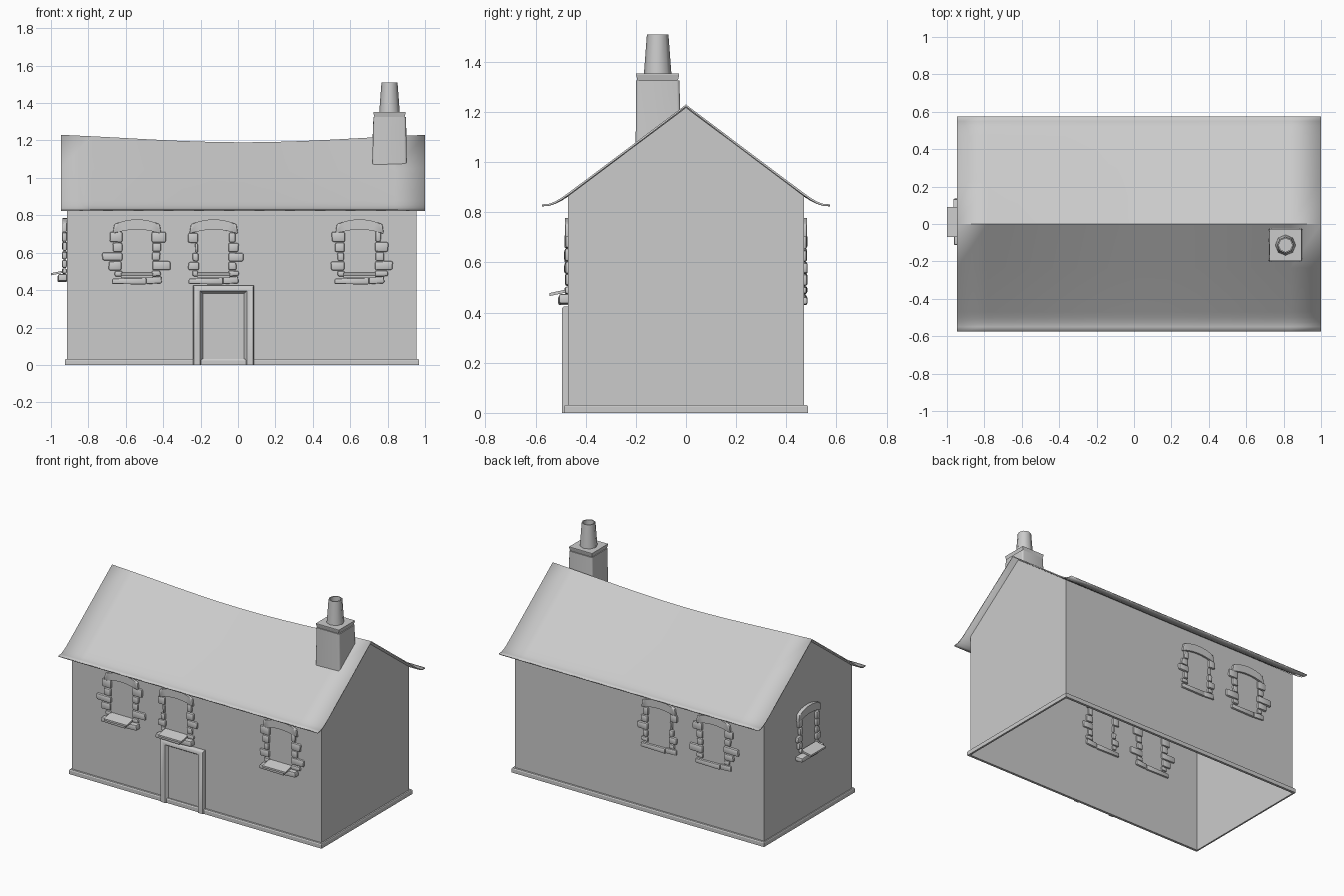
import bpy, bmesh, math, random
from mathutils import Matrix, Vector

if "Cube" in bpy.data.objects:
    bpy.data.objects.remove(bpy.data.objects["Cube"])

random.seed(4)
X0, X1, Y = -0.915, 0.955, 0.47          # wall planes


def finish(bm, name, angle=None, recalc=True):
    if recalc:
        bmesh.ops.recalc_face_normals(bm, faces=bm.faces)
    me = bpy.data.meshes.new(name)
    bm.to_mesh(me)
    bm.free()
    ob = bpy.data.objects.new(name, me)
    bpy.context.collection.objects.link(ob)
    if angle:
        bpy.ops.object.select_all(action='DESELECT')
        ob.select_set(True)
        bpy.context.view_layer.objects.active = ob
        bpy.ops.object.shade_smooth_by_angle(angle=math.radians(angle))
    return ob


def loft(bm, rings, closed=True, cap_first=False, cap_last=False):
    rows = [[bm.verts.new(p) for p in r] for r in rings]
    n = len(rows[0])
    for a, b in zip(rows, rows[1:]):
        for i in range(n if closed else n - 1):
            j = (i + 1) % n
            bm.faces.new((a[i], a[j], b[j], b[i]))
    if cap_first:
        bm.faces.new(rows[0][::-1])
    if cap_last:
        bm.faces.new(rows[-1])
    return rows


def rect(x0, x1, y0, y1, z):
    return [(x0, y0, z), (x1, y0, z), (x1, y1, z), (x0, y1, z)]


def prism(bm, pts, y0, y1, bevel):
    # outline in x/z, extruded along y, with rounded edges
    rows = loft(bm, [[(x, y, z) for x, z in pts] for y in (y0, y1)], True, True, True)
    edges = {e for r in rows for v in r for e in v.link_edges}
    bmesh.ops.bevel(bm, geom=list(edges), offset=bevel, segments=2,
                    profile=0.5, affect='EDGES', clamp_overlap=True)


# walls: open shell without floor
bm = bmesh.new()
prof = [(-Y, 0), (-Y, 0.865), (0, 1.218), (Y, 0.865), (Y, 0)]
a, b = [[bm.verts.new((x, y, z)) for y, z in prof] for x in (X0, X1)]
bm.faces.new(a[::-1])
bm.faces.new(b)
bm.faces.new((a[0], b[0], b[1], a[1])).normal_flip()
bm.faces.new((a[4], b[4], b[3], a[3]))
finish(bm, "walls")

# plinth ring around the foot of the walls
bm = bmesh.new()
loft(bm, [rect(X0, X1, -Y, Y, 0), rect(-0.926, 0.968, -0.487, 0.487, 0),
          rect(-0.926, 0.968, -0.487, 0.487, 0.025),
          rect(-0.923, 0.965, -0.483, 0.483, 0.031), rect(X0, X1, -Y, Y, 0.031)])
finish(bm, "plinth")

# roof: sagging ridge, flared eaves
half = [(0.575, 0.832), (0.55, 0.833), (0.525, 0.842), (0.50, 0.856), (0.47, 0.877), (0.235, 1.053)]
prof = [(-y, z) for y, z in half] + [(0, 1.23)] + [(y, z) for y, z in half[::-1]]
bm = bmesh.new()
rings = []
for i in range(13):
    t = i / 6 - 1
    sag = 0.04 * (0.5 + 0.5 * math.cos(math.pi * t) + 1 - t * t) / 2
    rings.append([(0.0275 + 0.9725 * t, y, z - sag * max(0, (z - 0.832) / 0.398)) for y, z in prof])
loft(bm, rings, closed=False)
bm.normal_update()
if sum(f.normal.z for f in bm.faces) < 0:
    bmesh.ops.reverse_faces(bm, faces=bm.faces)
roof = finish(bm, "roof", 35, recalc=False)
mod = roof.modifiers.new("thickness", 'SOLIDIFY')
mod.thickness = 0.008
mod.offset = -1

# chimney stack, cap and octagonal pot
CX, CY = 0.81, -0.113
bm = bmesh.new()
rows = loft(bm, [rect(0.718, 0.902, -0.201, -0.023, 1.05),
                 rect(0.724, 0.898, -0.199, -0.026, 1.325)], True, True, True)
for v in rows[0]:
    v.co.z = 1.23 + v.co.y * 0.766 - 0.03
vertical = [e for e in bm.edges if abs(e.verts[0].co.z - e.verts[1].co.z) > 0.1
            and abs(e.verts[0].co.y - e.verts[1].co.y) < 0.05]
bmesh.ops.bevel(bm, geom=vertical, offset=0.012, segments=3, profile=0.5, affect='EDGES')
finish(bm, "chimney_stack", 40)

bm = bmesh.new()
loft(bm, [rect(CX - r, CX + r, CY - r, CY + r, z)
          for r, z in ((0.08, 1.322), (0.086, 1.348), (0.086, 1.353))], True, True, True)
finish(bm, "chimney_cap")

bm = bmesh.new()
loft(bm, [[(CX + r * math.cos(k * math.pi / 4), CY + r * math.sin(k * math.pi / 4), z)
           for k in range(8)]
          for r, z in ((0.055, 1.35), (0.043, 1.51), (0.036, 1.51), (0.036, 1.44))],
     True, False, True)
finish(bm, "chimney_pot", 50)

# door: rounded surround with recessed panel
bm = bmesh.new()


def door_ring(inset, y, zt):
    l, r = -0.24 + inset, 0.085 - inset
    return [(l, y, 0), (l, y, zt), (r, y, zt), (r, y, 0)]


rows = loft(bm, [door_ring(0, -Y, 0.425), door_ring(0, -0.487, 0.425),
                 door_ring(0.004, -0.494, 0.418), door_ring(0.038, -0.494, 0.395),
                 door_ring(0.052, -0.474, 0.382)], closed=False)
bm.faces.new(rows[-1])
finish(bm, "door", 50)


def window(name, matrix, left, right, ledge=True):
    # local frame: x along the wall, -y outward, z up
    bm = bmesh.new()
    for side, reach in ((-1, left), (1, right)):
        z = 0.472
        for i, w in enumerate(reach):
            h = (0.034, 0.05, 0.048, 0.052, 0.058)[i] * random.uniform(0.94, 1.03)
            j = [random.uniform(-0.004, 0.004) for _ in range(4)]
            inner = 0.081 + j[0]
            pts = [(side * inner, z + 0.001), (side * (w + j[1]), z + 0.002 + j[2] / 2),
                   (side * w, z + h - 0.002 + j[3] / 2), (side * inner, z + h - 0.001)]
            d = random.uniform(0.011, 0.016)
            prism(bm, pts, -d, 0.011, 0.009)
            z += h
    # arched lintel
    n = 8
    xs = [2 * i / n - 1 for i in range(n + 1)]
    low = [(0.13 * t, 0.742 - 0.024 * t * t - 0.018) for t in xs]
    top = [(0.122 * t, 0.778 - 0.026 * t * t) for t in xs]
    prism(bm, low + top[::-1], -0.013, 0.011, 0.006)
    # sill stones
    out = -0.04 if ledge else -0.014
    prism(bm, [(-0.135, 0.433), (0.05, 0.43), (0.05, 0.466), (-0.133, 0.462)], out, 0.012, 0.007)
    prism(bm, [(0.05, 0.432), (0.133, 0.437), (0.13, 0.474), (0.05, 0.47)], out + 0.004, 0.012, 0.007)
    if ledge:
        # sloping ledge
        lo = [(-0.086, -0.074, 0.466), (0.086, -0.074, 0.466), (0.086, 0, 0.482), (-0.086, 0, 0.482)]
        hi = [(x, y, z + 0.012) for x, y, z in lo]
        loft(bm, [lo, hi], True, True, True)
    bmesh.ops.transform(bm, matrix=matrix, verts=bm.verts)
    finish(bm, name, 40)


# stone reach per row, bottom to top, on either side of each opening
A = ([0.12, 0.15, 0.187, 0.13, 0.145], [0.125, 0.178, 0.125, 0.13, 0.155])
B = ([0.115, 0.135, 0.115, 0.10, 0.137], [0.135, 0.12, 0.16, 0.135, 0.115])
C = ([0.12, 0.155, 0.12, 0.13, 0.15], [0.15, 0.178, 0.13, 0.155, 0.115])
for name, x, s in (("left", -0.54, A), ("middle", -0.13, B), ("right", 0.65, C)):
    window("front_window_" + name, Matrix.Translation((x, -Y, 0)), *s)
turn = Matrix.Rotation(math.pi, 4, 'Z')
for name, x, s in (("left", -0.54, A), ("middle", -0.13, B)):
    window("back_window_" + name, Matrix.Translation((x, Y, 0)) @ turn, s[1], s[0], False)
side = Matrix.Translation((X0 - 0.011, 0.01, 0.022)) @ Matrix.Rotation(-math.pi / 2, 4, 'Z')
window("side_window", side @ Matrix.Diagonal((0.93, 1, 0.98, 1)),
       [0.1, 0.12, 0.135, 0.11, 0.125], [0.11, 0.13, 0.11, 0.12, 0.115])
